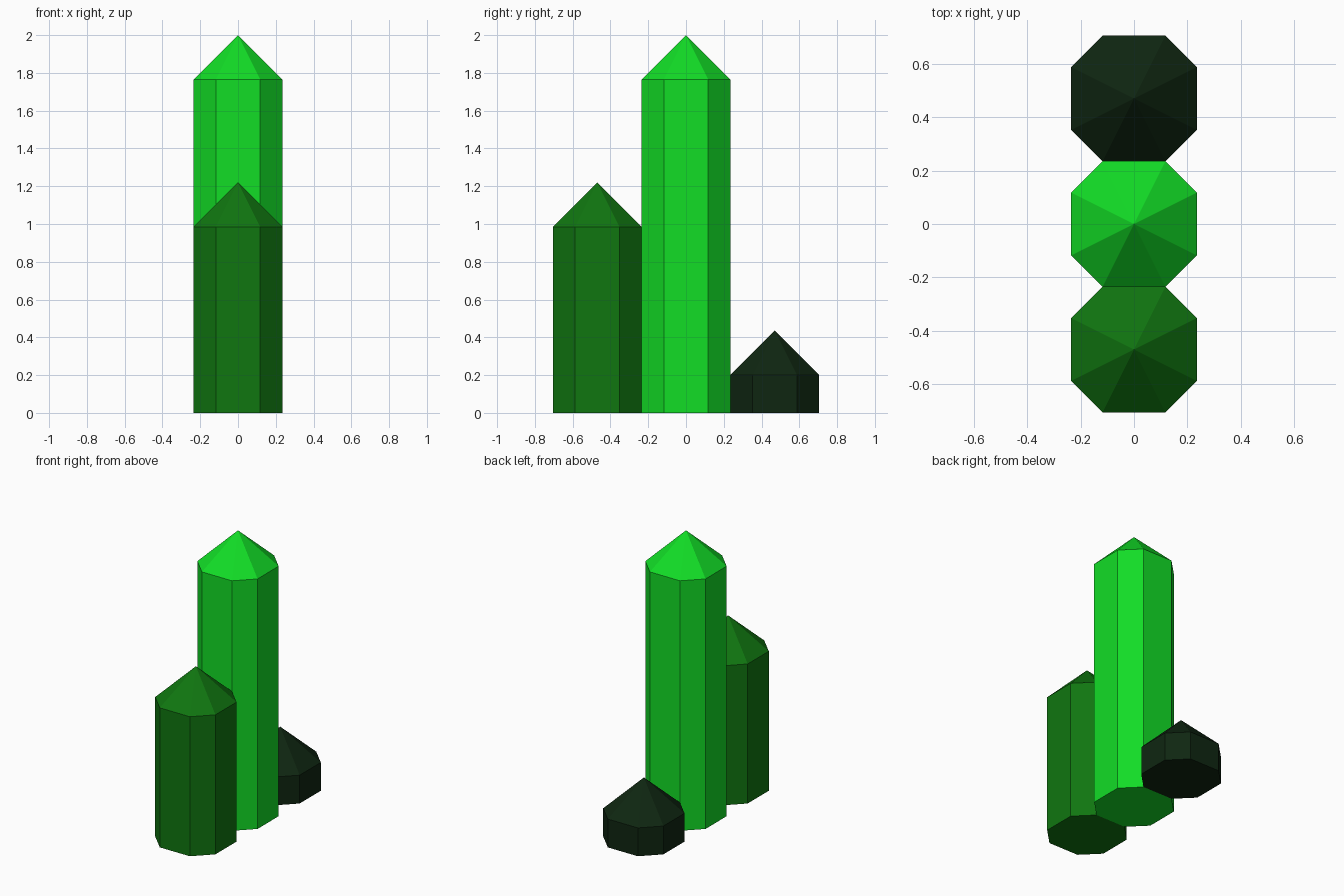
import bpy
import bmesh

cube = bpy.data.objects.get("Cube")
if cube:
    bpy.data.objects.remove(cube, do_unlink=True)

R = 0.235        # half width of a column
C = R / 2        # half length of its four axis-facing sides
TIP = 0.235      # height of the pointed cap


def to_linear(c):
    c /= 255
    return c / 12.92 if c <= 0.04045 else ((c + 0.055) / 1.055) ** 2.4


def make_material(name, rgb):
    colour = (*(to_linear(c) for c in rgb), 1.0)
    mat = bpy.data.materials.new(name)
    mat.use_nodes = True
    mat.diffuse_color = colour
    bsdf = next(n for n in mat.node_tree.nodes if n.type == 'BSDF_PRINCIPLED')
    bsdf.inputs["Base Color"].default_value = colour
    return mat


def crystal(name, y, shoulder, mat):
    """Eight-sided column with a pointed cap, standing on the ground."""
    outline = [(R, -C), (R, C), (C, R), (-C, R),
               (-R, C), (-R, -C), (-C, -R), (C, -R)]
    bm = bmesh.new()
    low = [bm.verts.new((px, py, 0)) for px, py in outline]
    high = [bm.verts.new((px, py, shoulder)) for px, py in outline]
    tip = bm.verts.new((0, 0, shoulder + TIP))
    bm.faces.new(low[::-1])
    for i in range(8):
        j = (i + 1) % 8
        bm.faces.new((low[i], low[j], high[j], high[i]))
        bm.faces.new((high[i], high[j], tip))
    mesh = bpy.data.meshes.new(name)
    bm.to_mesh(mesh)
    bm.free()
    mesh.materials.append(mat)
    obj = bpy.data.objects.new(name, mesh)
    obj.location.y = y
    bpy.context.collection.objects.link(obj)


# Three touching crystals in a row, front to back
crystal("front_crystal", -2 * R, 0.985, make_material("mid green", (16, 118, 16)))
crystal("tall_crystal", 0, 1.765, make_material("bright green", (18, 221, 38)))
crystal("short_crystal", 2 * R, 0.20, make_material("dark green", (15, 38, 17)))
